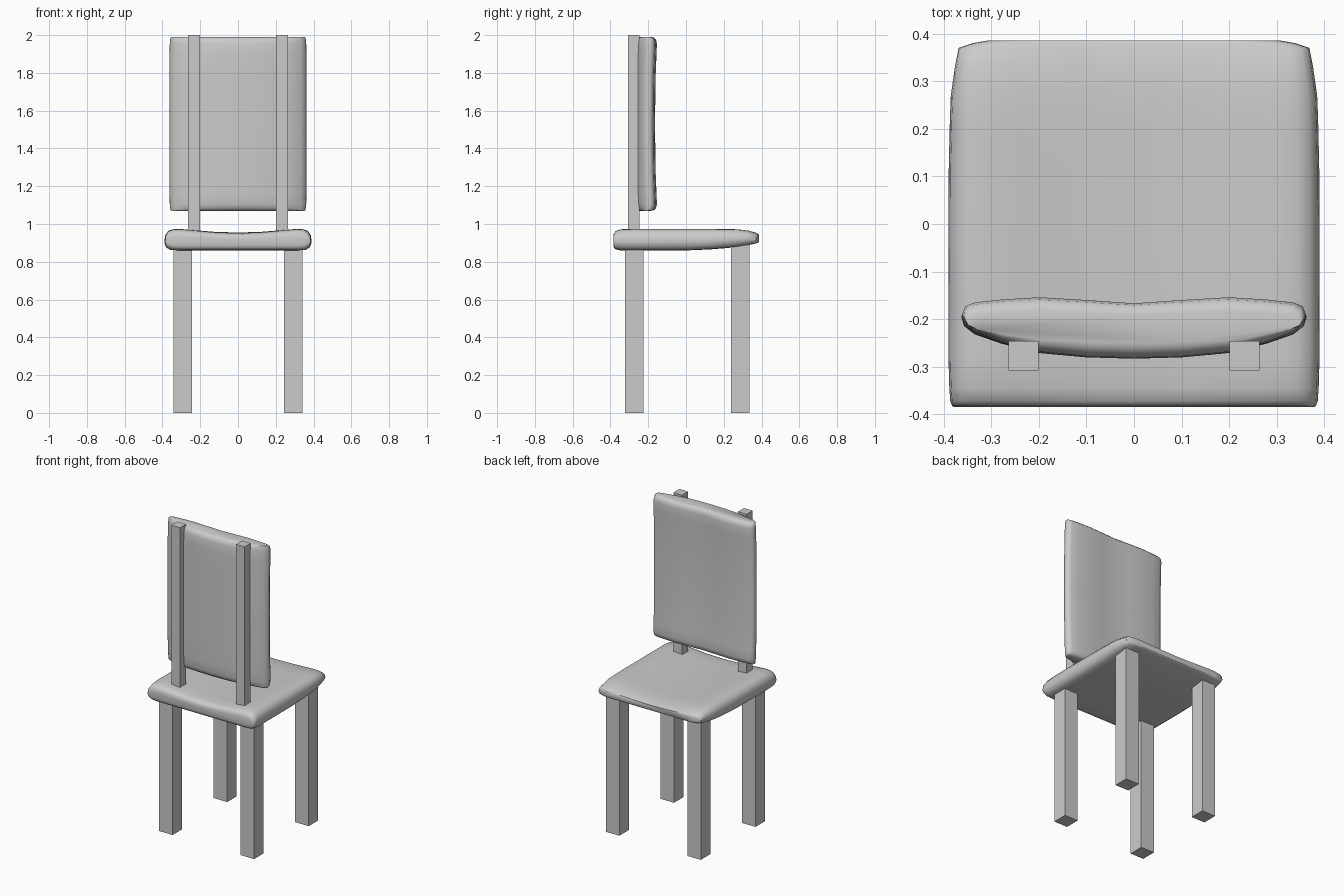
import bpy, math

if "Cube" in bpy.data.objects:
    bpy.data.objects.remove(bpy.data.objects["Cube"])


def finish(name, verts, faces, smooth):
    mesh = bpy.data.meshes.new(name)
    mesh.from_pydata(verts, [], faces)
    mesh.update()
    ob = bpy.data.objects.new(name, mesh)
    bpy.context.collection.objects.link(ob)
    # consistent outward normals
    bpy.ops.object.select_all(action='DESELECT')
    bpy.context.view_layer.objects.active = ob
    ob.select_set(True)
    bpy.ops.object.mode_set(mode='EDIT')
    bpy.ops.mesh.select_all(action='SELECT')
    bpy.ops.mesh.normals_make_consistent(inside=False)
    bpy.ops.object.mode_set(mode='OBJECT')
    if smooth:
        bpy.ops.object.shade_smooth_by_angle(angle=math.radians(50))
    return ob


def box(name, lo, hi):
    verts = [(x, y, z) for x in (lo[0], hi[0]) for y in (lo[1], hi[1]) for z in (lo[2], hi[2])]
    faces = [(0, 1, 3, 2), (4, 6, 7, 5), (0, 4, 5, 1), (2, 3, 7, 6), (0, 2, 6, 4), (1, 5, 7, 3)]
    return finish(name, verts, faces, False)


def cushion(name, half, stations, place):
    """Loft a mirrored half section; station = (position, width scale, low, high)."""
    ring = half + [(-u, v) for u, v in half[-2:0:-1]]
    v0, v1 = min(v for _, v in half), max(v for _, v in half)
    n = len(ring)
    verts, faces = [], []
    for pos, s, lo, hi in stations:
        verts += [place(u * s, lo + (v - v0) / (v1 - v0) * (hi - lo), pos) for u, v in ring]
    for k in range(len(stations) - 1):
        for i in range(n):
            a, b = k * n + i, k * n + (i + 1) % n
            faces.append((a, b, b + n, a + n))
    faces.append(tuple(range(n)))
    faces.append(tuple(range(len(verts) - n, len(verts))))
    return finish(name, verts, faces, True)


# Seat: dished cushion, thinning towards the +y edge
seat_half = [(0, .86), (.15, .86), (.31, .86), (.36, .863), (.382, .878), (.39, .905), (.386, .94),
             (.37, .963), (.345, .972), (.31, .974), (.24, .968), (.12, .957), (0, .953)]
seat_stations = [(-.385, .97, .89, .93), (-.382, .98, .876, .95), (-.372, .99, .866, .963),
                 (-.345, .995, .86, .972), (-.28, 1, .86, .974), (0, 1, .86, .974),
                 (.12, .998, .865, .974), (.22, .992, .873, .973), (.27, .987, .879, .972),
                 (.33, .965, .888, .965), (.37, .945, .897, .954), (.38, .87, .9, .949),
                 (.386, .78, .904, .944)]
cushion("seat", seat_half, seat_stations, lambda u, v, p: (u, p, v))

# Backrest pad: curved section lofted upwards
back_half = [(0, -.283), (.1, -.28), (.2, -.27), (.28, -.248), (.335, -.227), (.357, -.208), (.362, -.19),
             (.355, -.172), (.335, -.164), (.28, -.158), (.2, -.153), (.1, -.159), (0, -.166)]
lower = [(.46, .975, -.25, -.185), (.457, .985, -.262, -.17), (.447, .992, -.274, -.159),
         (.425, .998, -.281, -.154), (.37, 1, -.283, -.156), (.25, 1, -.283, -.161)]
back_stations = ([(1.53 - d, s, lo, hi) for d, s, lo, hi in lower] + [(1.53, 1, -.283, -.164)]
                 + [(1.53 + d, s, lo, hi) for d, s, lo, hi in reversed(lower)])
cushion("backrest", back_half, back_stations, lambda u, v, p: (u, v, p))

# Legs and backrest posts on both sides
for side, cx in (("left", -1), ("right", 1)):
    def pair(name, x, w, y0, y1, z0, z1):
        box(f"{name}_{side}", (cx * x - w, y0, z0), (cx * x + w, y1, z1))
    pair("leg_near", .2925, .0485, -.322, -.225, 0, .89)
    pair("leg_far", .2925, .0485, .238, .335, 0, .915)
    pair("back_post", .232, .0315, -.308, -.246, .92, 2)
